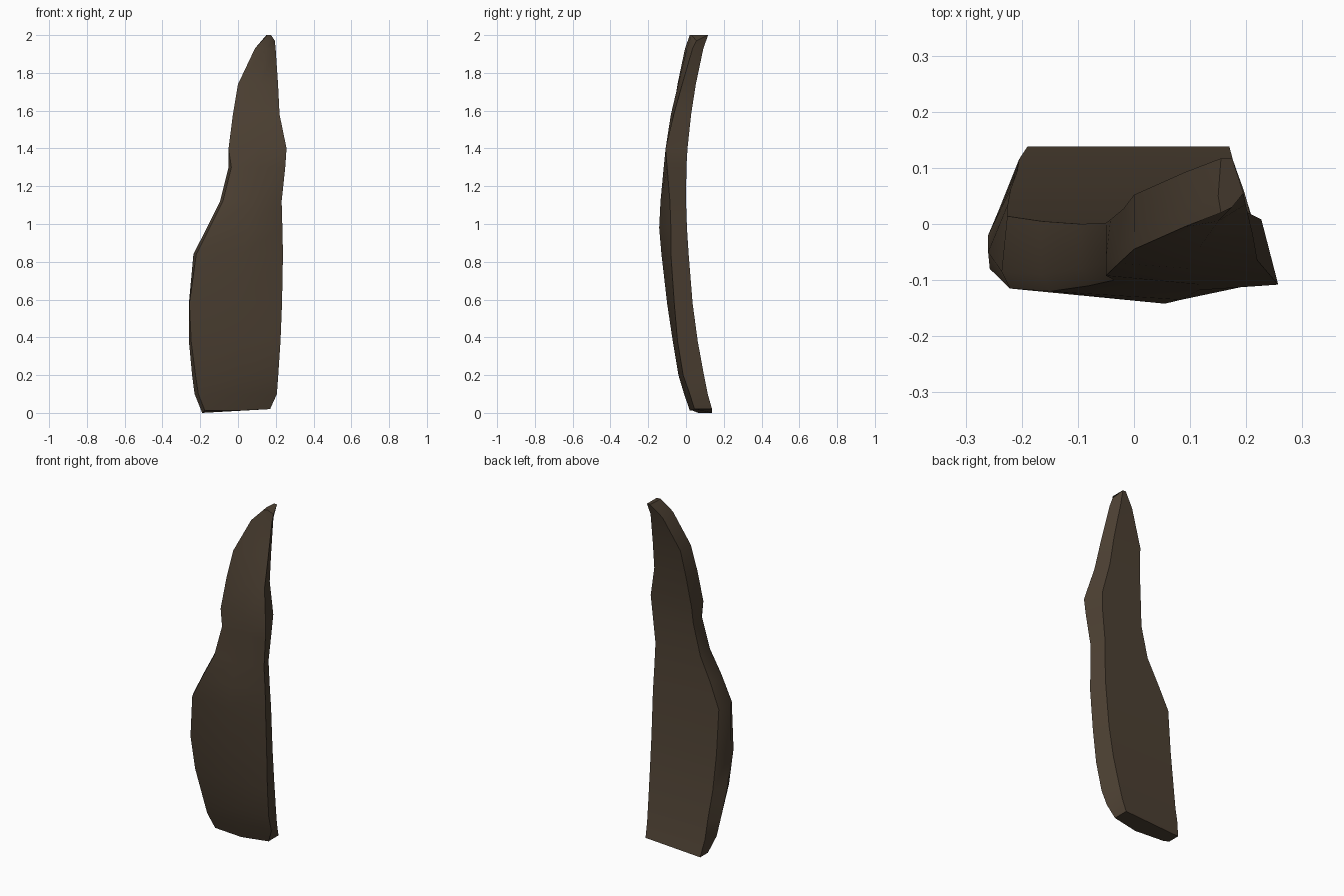
import bpy, bmesh, math

# Cross-sections up the plank:
# z, left x, right x, front-left y, front-middle y, front-right y, back y,
# inset of the front-left edge, inset of the back-left edge
SECTIONS = [
    (0.00, -0.19, 0.17, 0.035, 0.02, 0.045, 0.138, 0.015, 0.0),
    (0.10, -0.23, 0.206, 0.01, -0.01, 0.02, 0.115, 0.02, 0.025),
    (0.20, -0.243, 0.213, -0.01, -0.04, -0.015, 0.095, 0.018, 0.035),
    (0.38, -0.26, 0.225, -0.05, -0.07, -0.045, 0.062, 0.012, 0.04),
    (0.58, -0.26, 0.233, -0.08, -0.10, -0.062, 0.035, 0.003, 0.035),
    (0.84, -0.236, 0.238, -0.115, -0.13, -0.08, 0.014, 0.015, 0.01),
    (0.98, -0.165, 0.235, -0.12, -0.142, -0.08, 0.005, 0.015, 0.0),
    (1.12, -0.095, 0.231, -0.11, -0.135, -0.085, 0.0, 0.015, 0.0),
    (1.30, -0.05, 0.25, -0.10, -0.118, -0.10, 0.002, 0.015, 0.0),
    (1.40, -0.05, 0.257, -0.092, -0.108, -0.108, 0.008, 0.0, 0.008),
    (1.58, -0.027, 0.22, -0.07, -0.08, -0.065, 0.027, 0.0, 0.008),
    (1.74, 0.0, 0.212, -0.045, -0.042, -0.02, 0.052, 0.0, 0.0),
    (1.93, 0.09, 0.199, -0.005, 0.005, 0.035, 0.092, 0.0, 0.0),
    (2.00, 0.15, 0.195, 0.02, 0.03, 0.055, 0.117, 0.005, 0.005),
]

bark = bpy.data.materials.new("dark_brown_wood")
bark.diffuse_color = (0.074, 0.052, 0.033, 1.0)

bm = bmesh.new()
rings = []
for i, (z, l, r, fl, fm, fr, b, d, e) in enumerate(SECTIONS):
    last = i == len(SECTIONS) - 1
    back_inset = 0.0 if i == 0 else (0.02 if last else 0.03)
    ring = [
        (l + d, fl),
        (l + (r - l) * 0.55, fm),
        (r, fr),
        (r - back_inset, b),
        (l + e, b),
        (l, fl + 0.03),
    ]
    verts = []
    for k, (x, y) in enumerate(ring):
        h = z
        if i == 0:                      # slightly tilted cut at the foot
            h = max(0.0, 0.02 * (x + 0.19) / 0.36)
            if k < 2:
                h = max(h, 0.012)
        if last and k == 2:             # chipped corner at the tip
            h = 1.97
        verts.append(bm.verts.new((x, y, h)))
    rings.append(verts)

# Skin the sections and close both ends
for low, high in zip(rings, rings[1:]):
    n = len(low)
    for k in range(n):
        bm.faces.new((low[k], low[(k + 1) % n], high[(k + 1) % n], high[k]))
bm.faces.new(rings[0][::-1])
bm.faces.new(rings[-1])
bmesh.ops.recalc_face_normals(bm, faces=bm.faces[:])

mesh = bpy.data.meshes.new("curved_wood_plank")
bm.to_mesh(mesh)
bm.free()
mesh.materials.append(bark)
plank = bpy.data.objects.new("curved_wood_plank", mesh)
bpy.context.collection.objects.link(plank)

# Smooth broad faces, keep the edges of the plank sharp
bpy.context.view_layer.objects.active = plank
plank.select_set(True)
bpy.ops.object.shade_smooth_by_angle(angle=math.radians(32))
